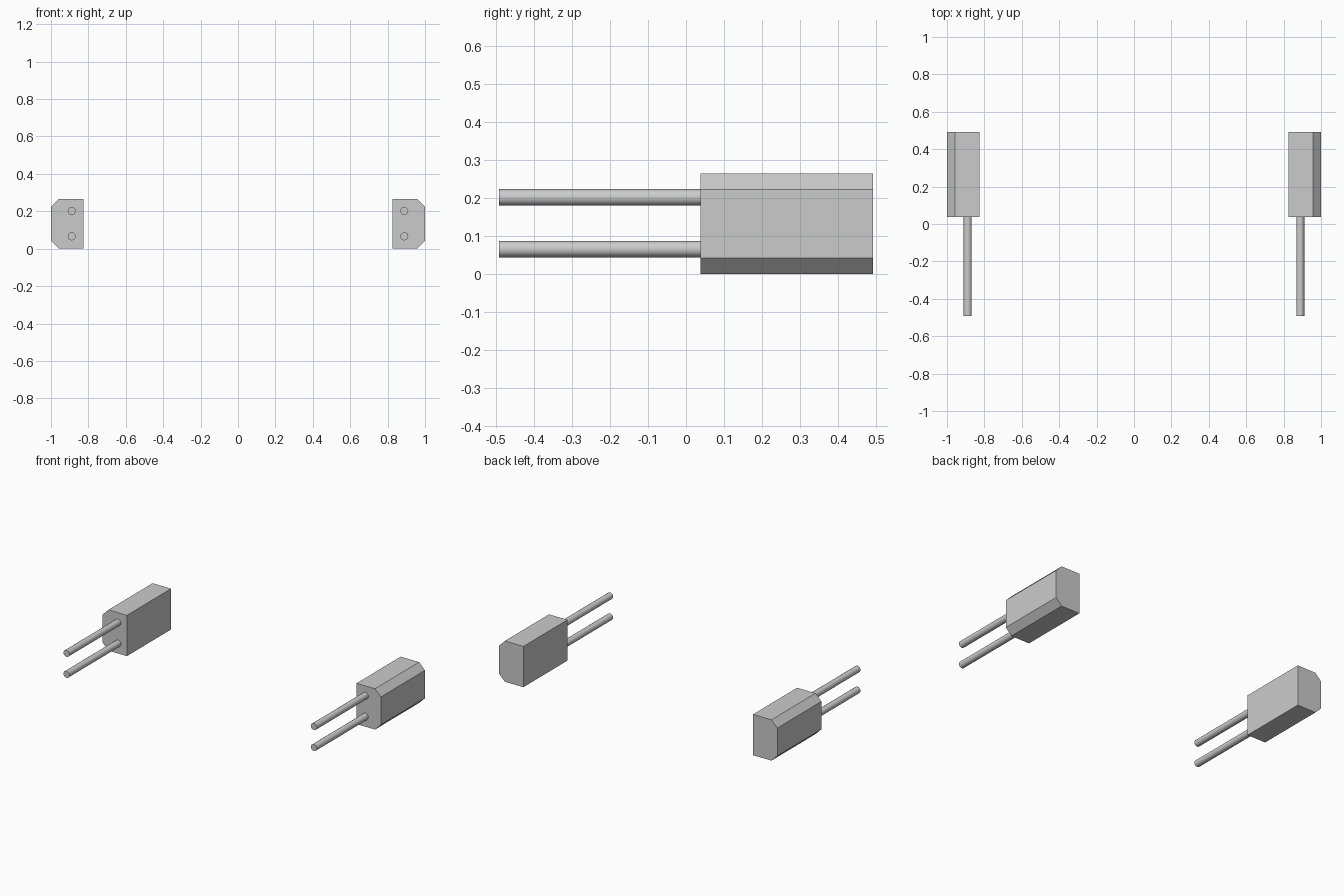
import bpy, bmesh, math
from mathutils import Matrix, Vector

if "Cube" in bpy.data.objects:
    bpy.data.objects.remove(bpy.data.objects["Cube"])

grey = bpy.data.materials.new("light_grey")
grey.diffuse_color = (0.6, 0.6, 0.6, 1)
grey.use_nodes = True
grey.node_tree.nodes["Principled BSDF"].inputs["Base Color"].default_value = grey.diffuse_color

Y_BACK, Y_FACE, Y_TIP = 0.491, 0.038, -0.491
HEIGHT, INNER, OUTER, CHAMFER = 0.265, 0.825, 1.0, 0.042


def finish(bm, name):
    bmesh.ops.recalc_face_normals(bm, faces=bm.faces)
    mesh = bpy.data.meshes.new(name)
    bm.to_mesh(mesh)
    bm.free()
    mesh.materials.append(grey)
    obj = bpy.data.objects.new(name, mesh)
    bpy.context.collection.objects.link(obj)
    return obj


def housing(side, name):
    # block with both outer long edges chamfered
    profile = [(INNER, 0), (OUTER - CHAMFER, 0), (OUTER, CHAMFER),
               (OUTER, HEIGHT - CHAMFER), (OUTER - CHAMFER, HEIGHT), (INNER, HEIGHT)]
    bm = bmesh.new()
    face = bm.faces.new([bm.verts.new((side * x, Y_FACE, z)) for x, z in profile])
    ext = bmesh.ops.extrude_face_region(bm, geom=[face], use_keep_orig=True)
    verts = [v for v in ext["geom"] if isinstance(v, bmesh.types.BMVert)]
    bmesh.ops.translate(bm, verts=verts, vec=Vector((0, Y_BACK - Y_FACE, 0)))
    finish(bm, name)


def pin(side, z, name):
    # round pin projecting from the front of the housing
    bm = bmesh.new()
    place = Matrix.Translation((side * 0.889, (Y_FACE + Y_TIP) / 2, z)) @ Matrix.Rotation(math.pi / 2, 4, 'X')
    bmesh.ops.create_cone(bm, cap_ends=True, segments=16, radius1=0.0215, radius2=0.0215,
                          depth=Y_FACE - Y_TIP, matrix=place)
    obj = finish(bm, name)
    for poly in obj.data.polygons:
        poly.use_smooth = len(poly.vertices) == 4
    for edge in obj.data.edges:
        a, b = (obj.data.vertices[i].co for i in edge.vertices)
        edge.use_edge_sharp = abs(a.y - b.y) < 0.01


for side, label in ((-1, "left"), (1, "right")):
    housing(side, label + "_housing")
    pin(side, 0.202, label + "_upper_pin")
    pin(side, 0.066, label + "_lower_pin")
